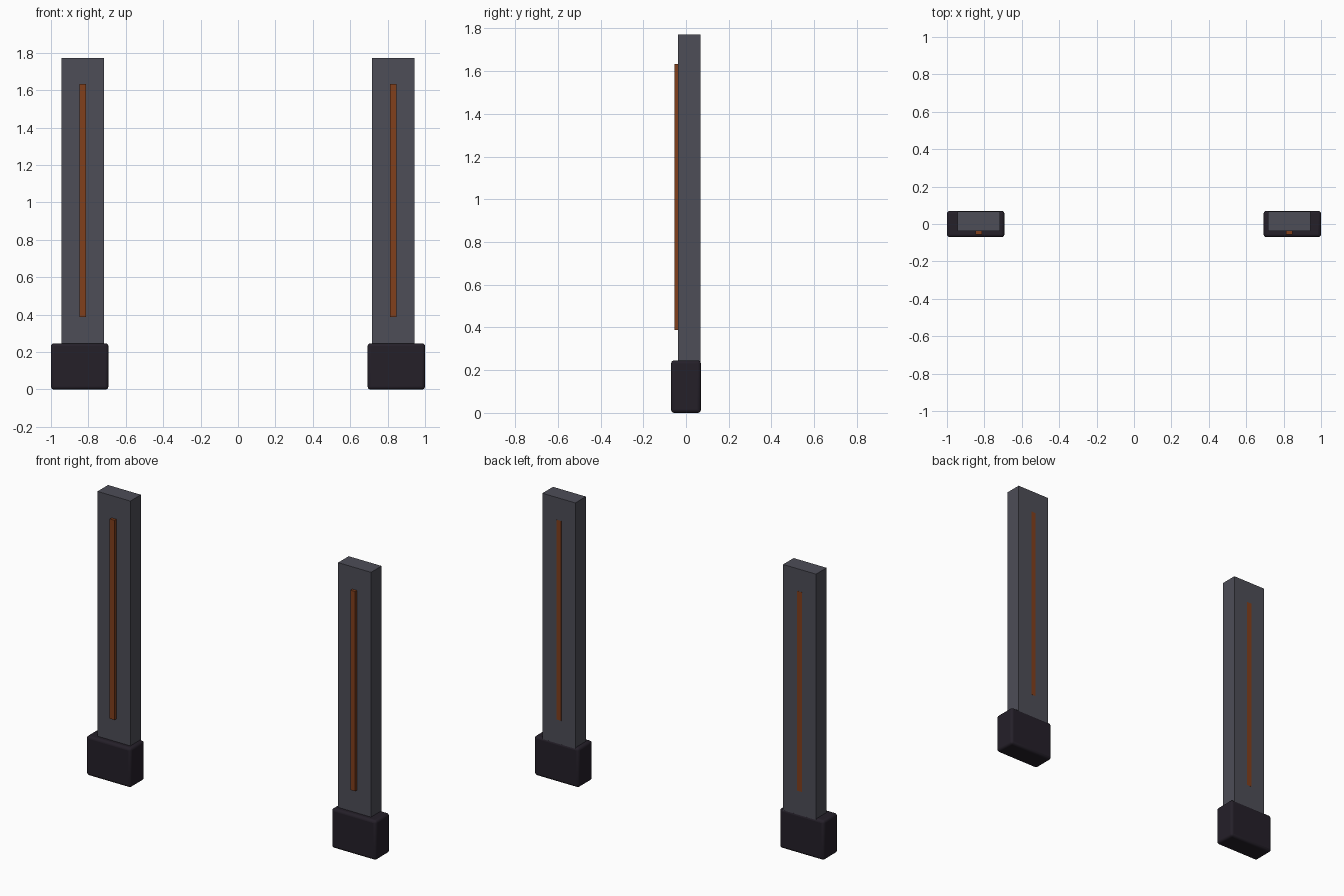
import bpy

if "Cube" in bpy.data.objects:
    bpy.data.objects.remove(bpy.data.objects["Cube"])


def material(name, rgb):
    m = bpy.data.materials.new(name)
    m.diffuse_color = (*rgb, 1)
    m.use_nodes = True
    m.node_tree.nodes["Principled BSDF"].inputs["Base Color"].default_value = m.diffuse_color
    return m


def box(name, lo, hi, mat, bevel=0):
    size = [b - a for a, b in zip(lo, hi)]
    mid = [(a + b) / 2 for a, b in zip(lo, hi)]
    bpy.ops.mesh.primitive_cube_add(size=1, location=mid)
    ob = bpy.context.object
    ob.name = name
    ob.scale = size
    bpy.ops.object.transform_apply(location=False, rotation=False, scale=True)
    ob.data.materials.append(mat)
    if bevel:
        mod = ob.modifiers.new("rounded_edges", "BEVEL")
        mod.width = bevel
        mod.segments = 3
        bpy.ops.object.shade_smooth_by_angle()
    return ob


post_mat = material("slate", (0.075, 0.075, 0.095))
base_mat = material("dark_base", (0.018, 0.014, 0.022))
strip_mat = material("rust_strip", (0.22, 0.05, 0.012))


def span(side, inner, outer):
    return sorted((side * inner, side * outer))


for label, s in (("left", -1), ("right", 1)):
    # Rounded foot block
    x0, x1 = span(s, 0.693, 1.0)
    box(f"{label}_base", (x0, -0.07, 0), (x1, 0.07, 0.246), base_mat, 0.015)
    # Upright, set towards the back of the foot
    x0, x1 = span(s, 0.717, 0.944)
    box(f"{label}_post", (x0, -0.037, 0.2), (x1, 0.067, 1.773), post_mat)
    # Inlaid strip: proud at the front, practically flush at the back
    x0, x1 = span(s, 0.814, 0.847)
    box(f"{label}_strip", (x0, -0.055, 0.388), (x1, 0.0678, 1.634), strip_mat)
